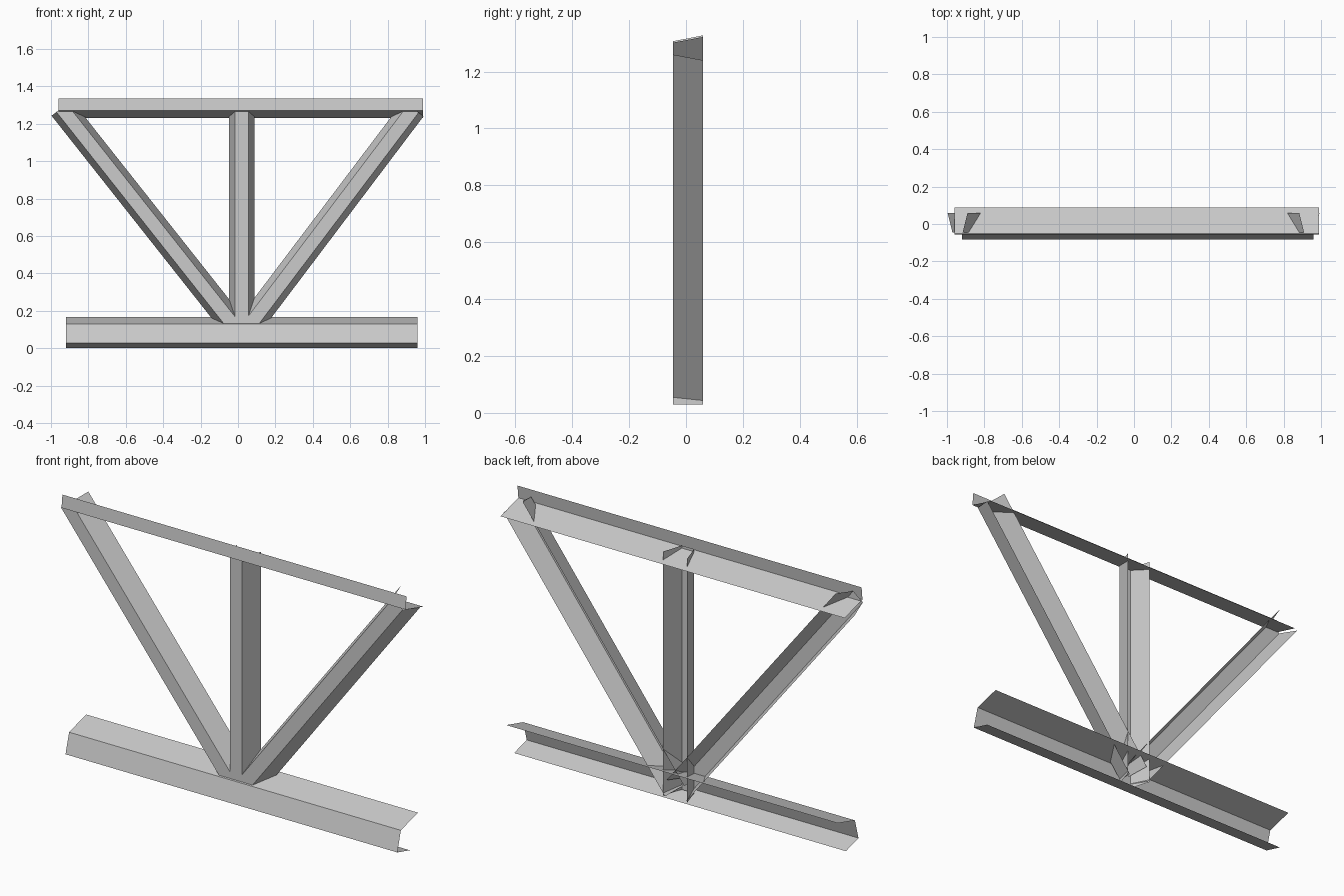
import bpy
import bmesh
from mathutils import Vector

cube = bpy.data.objects.get("Cube")
if cube:
    bpy.data.objects.remove(cube, do_unlink=True)

steel = bpy.data.materials.new("plain grey steel")
steel.use_nodes = True
GREY = (0.6, 0.6, 0.6, 1)
steel.diffuse_color = GREY
steel.node_tree.nodes["Principled BSDF"].inputs["Base Color"].default_value = GREY


def sheet_member(name, profile, start, end, across):
    """Sweep an open (across, y) sheet profile straight from start to end."""
    bm = bmesh.new()
    depth = Vector((0, 1, 0))
    rings = [[bm.verts.new(p + across * a + depth * y) for a, y in profile]
             for p in (start, end)]
    for i in range(len(profile) - 1):
        bm.faces.new((rings[0][i], rings[0][i + 1], rings[1][i + 1], rings[1][i]))
    mesh = bpy.data.meshes.new(name)
    bm.to_mesh(mesh)
    bm.free()
    mesh.materials.append(steel)
    obj = bpy.data.objects.new(name, mesh)
    bpy.context.collection.objects.link(obj)
    return obj


UP = Vector((0, 0, 1))

# Chords: profiles are (height, y) pairs swept along x
top_profile = [(1.335, -0.05), (1.27, -0.057), (1.23, 0.087)]
sheet_member("top_chord", top_profile, Vector((-0.96, 0, 0)), Vector((0.99, 0, 0)), UP)

bottom_profile = [(0.168, 0.085), (0.13, -0.053), (0.028, -0.082), (0, 0.02)]
sheet_member("bottom_chord", bottom_profile, Vector((-0.92, 0, 0)), Vector((0.96, 0, 0)), UP)

# Web members: splayed channels open to the back
channel = [(-0.068, 0.06), (-0.035, -0.045), (0.035, -0.045), (0.068, 0.06)]


def web_member(name, direction, offset, low, high):
    """Channel along direction, shifted sideways by offset, with square ends."""
    axis = Vector(direction).normalized()
    side = Vector((axis.z, 0, -axis.x))
    shift = side * offset
    sheet_member(name, channel, axis * low + shift, axis * high + shift, side)


web_member("centre_post", (0, 0, 1), 0.02, 0.03, 1.28)
web_member("left_diagonal", (0.603, 0, 0.798), -0.024, 0.07, 1.587)
web_member("right_diagonal", (-0.62, 0, 0.784), 0.057, 0.047, 1.593)
